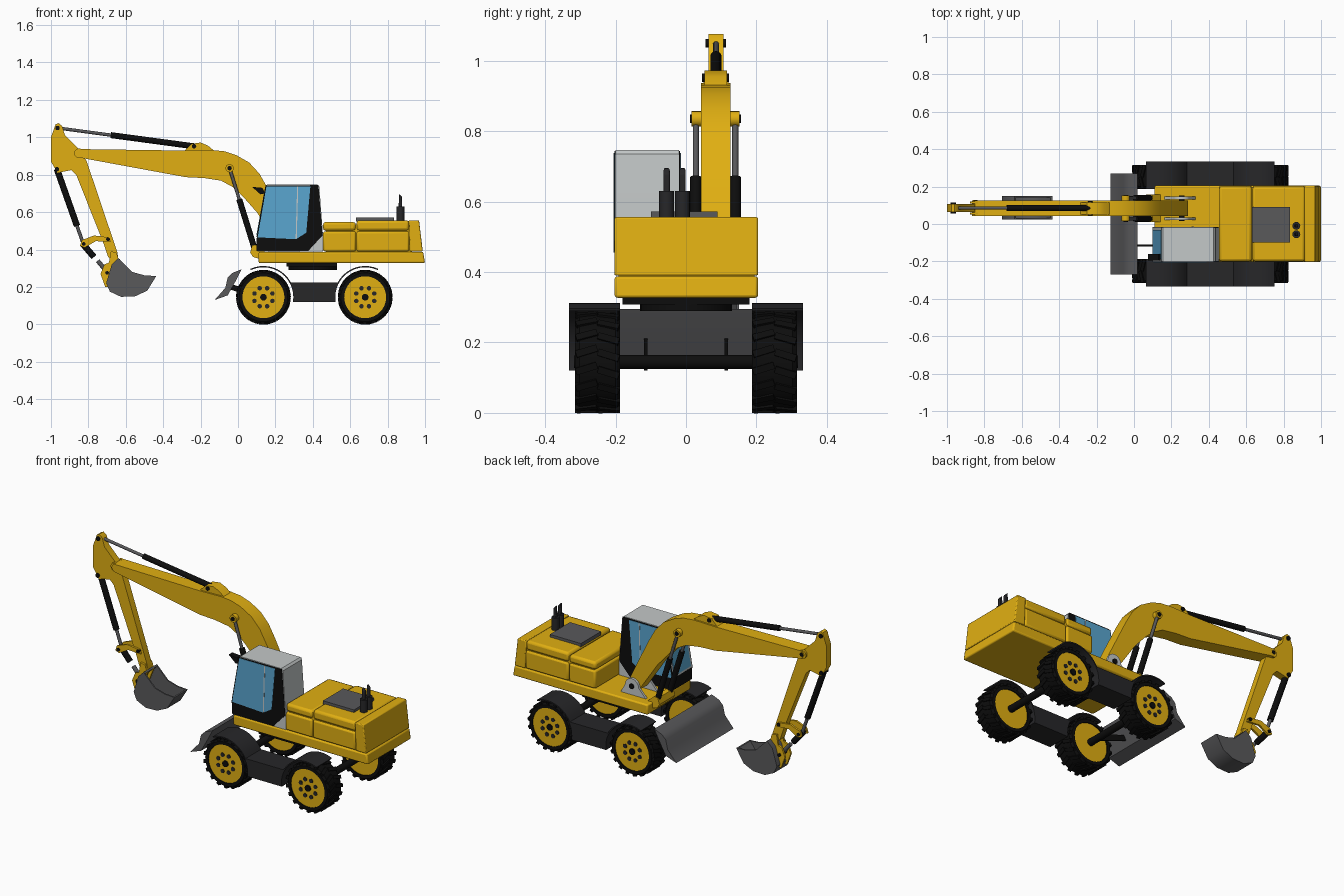
import bpy, bmesh, math
from mathutils import Vector, Matrix

if "Cube" in bpy.data.objects:
    bpy.data.objects.remove(bpy.data.objects["Cube"])


def material(name, r, g, b):
    m = bpy.data.materials.new(name)
    m.use_nodes = True
    m.diffuse_color = (r, g, b, 1)
    m.node_tree.nodes["Principled BSDF"].inputs["Base Color"].default_value = (r, g, b, 1)
    return m


YELLOW = material("yellow paint", .75, .43, .006)
BLACK = material("black", .004, .004, .004)
DARK = material("dark fender grey", .02, .02, .022)
GREY = material("steel grey", .1, .1, .105)
LIGHT = material("light cab grey", .55, .58, .58)
BLUE = material("window blue", .1, .38, .63)


def finish(name, bm, mat, bevel=0, smooth=True):
    bmesh.ops.recalc_face_normals(bm, faces=bm.faces)
    me = bpy.data.meshes.new(name)
    bm.to_mesh(me)
    bm.free()
    me.materials.append(mat)
    ob = bpy.data.objects.new(name, me)
    bpy.context.collection.objects.link(ob)
    if bevel:
        mod = ob.modifiers.new("Bevel", 'BEVEL')
        mod.width, mod.segments = bevel, 2
    bpy.ops.object.select_all(action='DESELECT')
    bpy.context.view_layer.objects.active = ob
    ob.select_set(True)
    if smooth:
        bpy.ops.object.shade_smooth_by_angle(angle=math.radians(35))
    return ob


def prism(name, pts, y0, y1, mat, bevel=0):
    """Side profile in x, z carried across y."""
    bm = bmesh.new()
    face = bm.faces.new([bm.verts.new((x, y0, z)) for x, z in pts])
    new = bmesh.ops.extrude_face_region(bm, geom=[face])["geom"]
    bmesh.ops.translate(bm, vec=(0, y1 - y0, 0), verts=[v for v in new if isinstance(v, bmesh.types.BMVert)])
    return finish(name, bm, mat, bevel)


def box(name, x0, x1, y0, y1, z0, z1, mat, bevel=0):
    return prism(name, [(x0, z0), (x1, z0), (x1, z1), (x0, z1)], y0, y1, mat, bevel)


def rod(name, a, b, r, mat, sides=16):
    a, b = Vector(a), Vector(b)
    bm = bmesh.new()
    turn = Matrix.Translation((a + b) / 2) @ (b - a).to_track_quat('Z', 'Y').to_matrix().to_4x4()
    bmesh.ops.create_cone(bm, cap_ends=True, segments=sides, radius1=r, radius2=r, depth=(b - a).length, matrix=turn)
    return finish(name, bm, mat)


def pin(name, x, z, r, y0, y1, mat):
    return rod(name, (x, y0, z), (x, y1, z), r, mat)


def ram(name, a, b, split, r):
    """Hydraulic ram: black barrel from a, steel rod to b."""
    mid = Vector(a).lerp(Vector(b), split)
    rod(name + "_barrel", a, mid, r, BLACK)
    rod(name + "_rod", mid, b, r * .55, GREY)


def arc(cx, cz, r, a0, a1, n):
    angles = [math.radians(a0 + (a1 - a0) * i / n) for i in range(n + 1)]
    return [(cx + r * math.cos(a), cz + r * math.sin(a)) for a in angles]


FRONT, REAR, AXLE = .136, .68, .145


# Wheels: lathed tyre with chevron lugs, hub disc, bolts
def wheel(name, cx, s):
    bm = bmesh.new()
    prof = [(.112, .188), (.13, .188), (.14, .2), (.14, .303), (.13, .315), (.112, .315)]
    vs = [bm.verts.new((cx + r, s * y, AXLE)) for r, y in prof]
    es = [bm.edges.new((vs[i], vs[(i + 1) % len(vs)])) for i in range(len(vs))]
    bmesh.ops.spin(bm, geom=vs + es, cent=(cx, 0, AXLE), axis=(0, 1, 0), angle=math.tau, steps=40, use_merge=True)
    bmesh.ops.remove_doubles(bm, verts=bm.verts, dist=.0001)
    lugs = 18
    for i in range(lugs):
        for side in (-1, 1):
            spin = Matrix.Rotation(math.tau * (i + side * .12) / lugs, 4, 'Y')
            place = Matrix.Translation((cx, s * .2515, AXLE)) @ spin @ Matrix.Translation((0, side * .031, .139))
            skew = Matrix.Rotation(side * -.3, 4, 'Z')
            bmesh.ops.create_cube(bm, size=1, matrix=place @ skew @ Matrix.Diagonal((.02, .062, .013, 1)))
    finish(name + "_tyre", bm, BLACK)
    pin(name + "_rim", cx, AXLE, .118, s * .194, s * .31, YELLOW)
    pin(name + "_hub", cx, AXLE, .018, s * .3, s * .318, BLACK)
    for i, (x, z) in enumerate(arc(cx, AXLE, .052, 22.5, 337.5, 7)):
        pin(f"{name}_bolt_{i}", x, z, .012, s * .3, s * .314, DARK)


for s, side in ((1, "left"), (-1, "right")):
    wheel("front_" + side, FRONT, s)
    wheel("rear_" + side, REAR, s)
    # Fender: thin arch over each wheel joined by a low step
    outline = (arc(FRONT, AXLE, .167, 115, 28, 10) + arc(REAR, AXLE, .167, 152, 65, 10)
               + arc(REAR, AXLE, .16, 65, 189, 14) + arc(FRONT, AXLE, .16, -9, 115, 14))
    prism("fender_" + side, outline, s * .188, s * .333, DARK)
    prism("blade_arm_" + side, [(-.05, .19), (-.05, .22), (.14, .16), (.14, .12)], s * .11, s * .12, BLACK)
for cx, end in ((FRONT, "front"), (REAR, "rear")):
    pin(end + "_axle", cx, AXLE, .02, -.2, .2, BLACK)

# Dozer blade
prism("dozer_blade", [(-.125, .13), (-.068, .195), (-.055, .25), (-.03, .275), (.02, .295), (-.005, .245), (-.03, .2),
                      (-.055, .155)], -.27, .27, GREY)

# Turntable and deck
rod("turntable", (.4, 0, .29), (.4, 0, .318), .13, BLACK, 32)
box("turntable_plate", .26, .53, -.18, .18, .308, .328, BLACK)
prism("deck", [(.11, .327), (1, .327), (.99, .388), (.11, .388)], -.203, .205, YELLOW, .008)

# Engine housing and counterweight
box("engine_core", .47, .93, -.192, .194, .38, .535, YELLOW)
for i, (x0, x1, top) in enumerate(((.455, .63, .547), (.634, .915, .556))):
    box(f"side_panel_{i}", x0, x1, -.203, .205, .39, .497, YELLOW, .01)
    box(f"hood_{i}", x0, x1, -.2, .202, .5, top, YELLOW, .014)
prism("counterweight", [(.918, .39), (.912, .556), (.968, .556), (.988, .39)], -.203, .205, YELLOW, .005)
box("hood_grille", .63, .835, -.1, .09, .55, .572, GREY)
for i, y in enumerate((-.01, -.055)):
    rod(f"muffler_{i}", (.868, y, .55), (.868, y, .63), .021, DARK)
    prism(f"exhaust_{i}", [(.858, .62), (.878, .62), (.878, .68), (.862, .697)], y - .009, y + .009, DARK, .004)

# Cab: grey shell with black frames and blue panes on both sides
prism("cab_shell", [(.105, .39), (.1, .47), (.148, .742), (.155, .747), (.425, .747), (.435, .735), (.455, .47),
                    (.455, .39)], -.2, -.02, LIGHT)
frame = [(.105, .392), (.1, .47), (.147, .742), (.43, .744), (.452, .475), (.375, .392)]
pane = [(.105, .465), (.152, .738), (.387, .738), (.365, .49), (.31, .455)]
for side, y, s in (("right", -.2, -1), ("left", -.02, 1)):
    prism("cab_frame_" + side, frame, y, y + s * .003, BLACK)
    prism("cab_window_" + side, pane, y, y + s * .005, BLUE)
    prism("door_strip_" + side, [(.308, .456), (.316, .738), (.322, .738), (.314, .458)], y, y + s * .006, LIGHT)
prism("windshield", [(.098, .475), (.102, .475), (.149, .735), (.145, .735)], -.187, -.033, BLUE)
box("cab_front_sill", .1, .106, -.2, -.02, .392, .462, BLACK)
prism("cab_lamp", [(.075, .735), (.13, .73), (.145, .7), (.12, .695)], -.195, -.16, BLACK)

# Boom: bent side profile with foot brackets
boom = [(-.865, .915), (-.85, .937), (-.28, .929), (-.14, .932), (-.07, .925), (-.01, .905), (.06, .865), (.115, .805),
        (.16, .725), (.29, .46), (.29, .425), (.265, .405), (.225, .415), (.1, .6), (.025, .685), (-.03, .735),
        (-.09, .768), (-.18, .782), (-.28, .787), (-.85, .892)]
prism("boom", boom, .042, .126, YELLOW)
for i, y in enumerate((.022, .132)):
    prism(f"boom_foot_bracket_{i}", [(.16, .385), (.33, .385)] + arc(.255, .44, .045, 0, 180, 8), y, y + .014, LIGHT)
pin("boom_foot_pin", .255, .44, .015, .015, .153, BLACK)
prism("boom_top_bracket", [(-.29, .925), (-.25, .965), (-.2, .972), (-.16, .955), (-.13, .93)], .052, .116, YELLOW)
pin("boom_top_pin", -.235, .952, .012, .046, .122, BLACK)

# Lift rams on both sides of the boom
pin("lift_boss", -.045, .835, .022, .016, .152, YELLOW)
pin("lift_pin", -.045, .835, .012, .012, .156, BLACK)
for i, y in enumerate((.028, .14)):
    ram(f"lift_ram_{i}", (.09, y, .4), (-.045, y, .835), .62, .016)
prism("lift_ram_mount", [(.065, .385), (.075, .42), (.1, .425), (.15, .38), (.15, .34), (.08, .36)], .01, .158, YELLOW)

# Stick with its ram
stick = [(-.975, 1.07), (-.96, 1.076), (-.94, 1.06), (-.925, 1.01), (-.855, .94), (-.81, .875), (-.645, .385),
         (-.64, .35), (-.665, .335), (-.695, .36), (-.72, .435), (-.865, .8), (-.89, .825), (-.965, .81), (-1, .87),
         (-1, 1)]
prism("stick", stick, .064, .106, YELLOW)
for i, y in enumerate((.05, .109)):
    prism(f"boom_tip_cheek_{i}", arc(-.85, .915, .026, 0, 330, 11), y, y + .012, YELLOW)
pin("stick_pin", -.85, .915, .012, .044, .127, BLACK)
ram("stick_ram", (-.235, .085, .952), (-.965, .085, 1.05), .61, .016)
ram("bucket_ram", (-.968, .085, .83), (-.825, .085, .425), .75, .017)
for x, z in ((-.965, 1.05), (-.968, .83), (-.665, .37)):
    pin("stick_end_pin", x, z, .012, .056, .114, BLACK)

# Bucket linkage
for i, y in enumerate((.052, .107)):
    prism(f"rocker_link_{i}", [(-.845, .42), (-.835, .45), (-.77, .475), (-.69, .465), (-.68, .44), (-.76, .445),
                               (-.82, .41)], y, y + .012, YELLOW)
    prism(f"bucket_ear_{i}", [(-.735, .27), (-.715, .32), (-.69, .33), (-.68, .39), (-.65, .385), (-.635, .34),
                              (-.69, .2), (-.71, .2)], y, y + .012, YELLOW)
rod("push_link", (-.83, .085, .43), (-.77, .085, .36), .017, BLACK)
rod("push_link_end", (-.75, .085, .34), (-.7, .085, .28), .012, GREY)
for x, z in ((-.825, .43), (-.695, .455), (-.7, .275)):
    pin("link_pin", x, z, .01, .046, .125, BLACK)

# Bucket: curved shell strip between two cheek plates
outer = [(-.64, .355), (-.675, .32), (-.705, .22), (-.685, .175), (-.625, .147), (-.55, .15), (-.485, .18), (-.437, .258)]
inner = [(-.447, .258), (-.495, .19), (-.555, .161), (-.62, .158), (-.677, .183), (-.694, .222), (-.665, .315),
         (-.632, .348)]
prism("bucket_shell", outer + inner, .027, .148, GREY)
cheek = outer + [(-.5, .262), (-.565, .28), (-.61, .325)]
for i, y in enumerate((.024, .143)):
    prism(f"bucket_cheek_{i}", cheek, y, y + .008, GREY)
